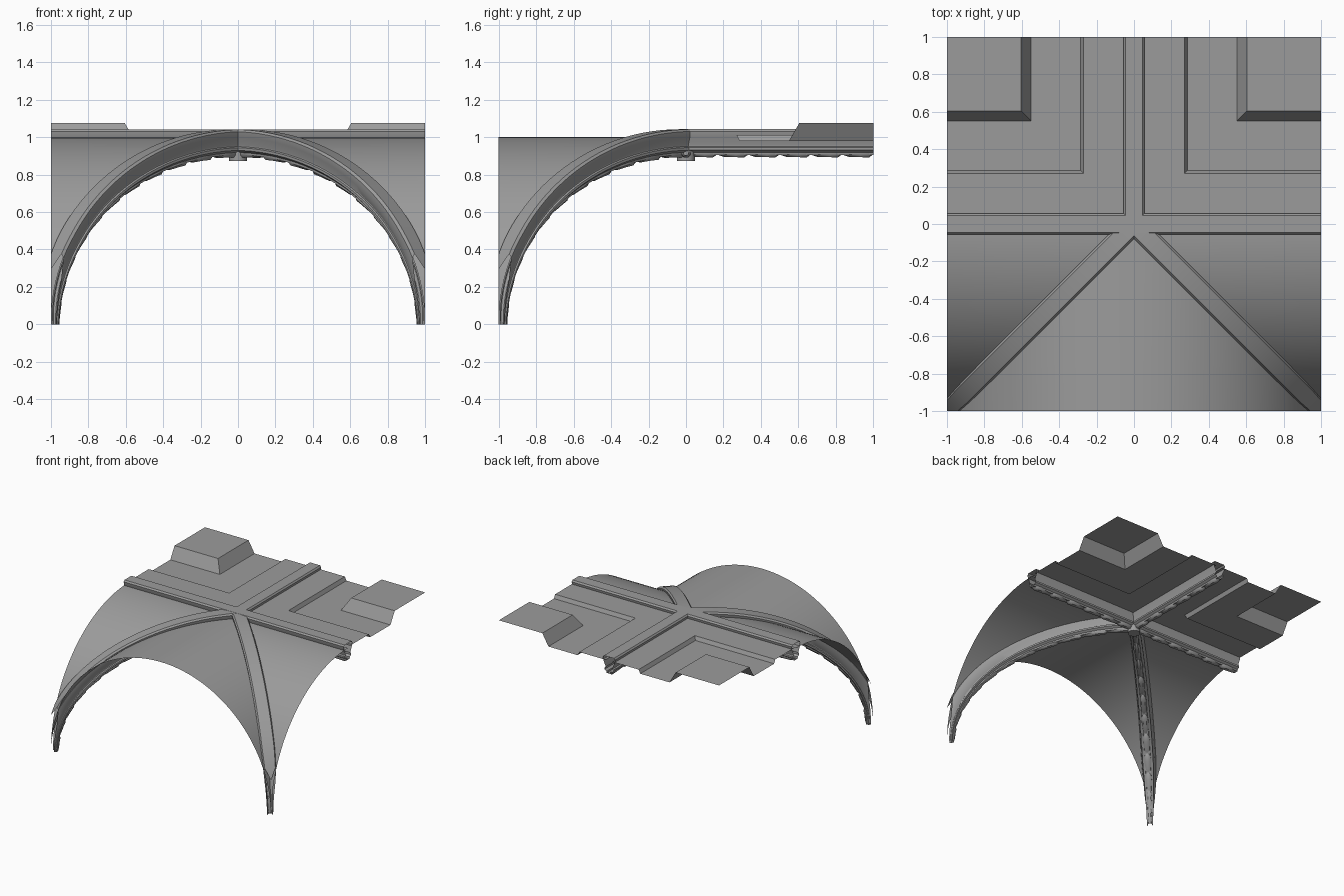
import bpy, bmesh
from math import sin, cos, pi, sqrt

if "Cube" in bpy.data.objects:
    bpy.data.objects.remove(bpy.data.objects["Cube"])

N = 32          # segments in each quarter arch

STONE = bpy.data.materials.new("dark_stone")
STONE.diffuse_color = (.33, .33, .33, 1)
STONE.use_nodes = True
STONE.node_tree.nodes["Principled BSDF"].inputs["Base Color"].default_value = STONE.diffuse_color


def finish(bm, name, angle=35, clip=True):
    """Clip to the module square, then turn the bmesh into an object."""
    bmesh.ops.remove_doubles(bm, verts=bm.verts, dist=1e-5)
    if clip:
        for co in ((1, 0, 0), (-1, 0, 0), (0, -1, 0), (0, 1, 0)):
            geom = bm.verts[:] + bm.edges[:] + bm.faces[:]
            bmesh.ops.bisect_plane(bm, geom=geom, plane_co=co, plane_no=co,
                                   dist=1e-5, clear_outer=True)
    me = bpy.data.meshes.new(name)
    bmesh.ops.recalc_face_normals(bm, faces=bm.faces)
    bm.to_mesh(me)
    bm.free()
    me.materials.append(STONE)
    ob = bpy.data.objects.new(name, me)
    bpy.context.collection.objects.link(ob)
    bpy.ops.object.select_all(action='DESELECT')
    ob.select_set(True)
    bpy.context.view_layer.objects.active = ob
    bpy.ops.object.shade_smooth_by_angle(angle=angle * pi / 180)
    return ob


def strip(bm, rows, closed=False):
    """Skin consecutive rows of points with quads."""
    vs = [[bm.verts.new(p) for p in r] for r in rows]
    n = len(vs[0])
    for a, b in zip(vs, vs[1:]):
        for i in range(n if closed else n - 1):
            j = (i + 1) % n
            bm.faces.new((a[i], a[j], b[j], b[i]))


# rib cross-section: half width, height above the vault surface
HALF = [(.045, .042), (.055, .03), (.05, 0), (.03, -.042), (.03, -.05), (.04, -.056),
        (.04, -.07), (.022, -.082), (.02, -.095)]
RIB = HALF + [(-s, d) for s, d in reversed(HALF)]


# paths: t along the path, s sideways, d up/down
def diagonal(sx):
    def f(t, s, d):
        r = cos(t) * (1 + d * (1 if d > 0 else .4))
        w = s / sqrt(2) * (.55 + .45 * min(1, t / .5))      # slimmer at the foot
        return (sx * r + w, -r + sx * w, sin(t) * (1 + d))
    return f


def beam_x(t, s, d):
    return (t, s, 1 + d)


def beam_y(t, s, d):
    return (s, t, 1 + d)


def rib(name, path, t0, t1, steps, studs):
    # moulded body
    bm = bmesh.new()
    ts = [t0 + (t1 - t0) * i / steps for i in range(steps + 1)]
    strip(bm, [[path(t, s, d) for s, d in RIB] for t in ts], closed=True)
    finish(bm, name, 30)
    # row of leaf-like lumps under the rib
    bm = bmesh.new()
    pitch = (t1 - t0) / studs
    for k in range(studs):
        rows = []
        for f, w, h in ((.02, .012, .0), (.2, .02, .01), (.6, .026, .012),
                        (.85, .022, .015), (.98, .01, .0)):
            t = t0 + pitch * (k + f)
            rows.append([path(t, s, d) for s, d in
                         ((w, -.083), (w, -.094), (w * .5, -.095 - h),
                          (-w * .5, -.095 - h), (-w, -.094), (-w, -.083))])
        strip(bm, rows)
    finish(bm, name + "_leaves", 40)


for label, sx in (("left", -1), ("right", 1)):
    rib("diagonal_rib_" + label, diagonal(sx), 0, pi / 2, N, 11)
rib("cross_beam", beam_x, -1, 1, 2, 12)
rib("long_beam", beam_y, 0, 1, 1, 6)

# front vault web
bm = bmesh.new()
ang = [pi * i / (2 * N) for i in range(2 * N + 1)]
strip(bm, [[(cos(a), -1, sin(a)), (cos(a), -abs(cos(a)), sin(a))] for a in ang])
finish(bm, "front_web", clip=False)

# side vault webs
for label, sx in (("left", -1), ("right", 1)):
    bm = bmesh.new()
    strip(bm, [[(sx, -cos(a), sin(a)), (sx * cos(a), -cos(a), sin(a))]
               for a in ang[:N + 1]])
    finish(bm, "side_web_" + label, clip=False)

# flat coffered ceiling panels behind the cross beam
S = [.03, .27, .285, .55, .605, 1]
Z = [1.01, 1.01, .98, .98, 1.075, 1.075]
for label, sx in (("left", -1), ("right", 1)):
    bm = bmesh.new()
    n = len(S)
    v = [[bm.verts.new((sx * S[i], S[j], Z[min(i, j)])) for j in range(n)] for i in range(n)]
    for i in range(n - 1):
        for j in range(n - 1):
            a, b, c, d = v[i][j], v[i + 1][j], v[i + 1][j + 1], v[i][j + 1]
            if i == j:
                bm.faces.new((a, b, c))
                bm.faces.new((a, c, d))
            else:
                bm.faces.new((a, b, c, d))
    bmesh.ops.dissolve_limit(bm, angle_limit=.01, verts=bm.verts, edges=bm.edges)
    finish(bm, "coffer_panel_" + label, 10, clip=False)

# boss where the ribs meet
bm = bmesh.new()
prof = [(.03, .96), (.03, .935), (.047, .925), (.047, .872), (.0001, .872)]
strip(bm, [[(r * cos(k * pi / 8), r * sin(k * pi / 8), z) for k in range(16)]
           for r, z in prof], closed=True)
finish(bm, "boss", 40, clip=False)
